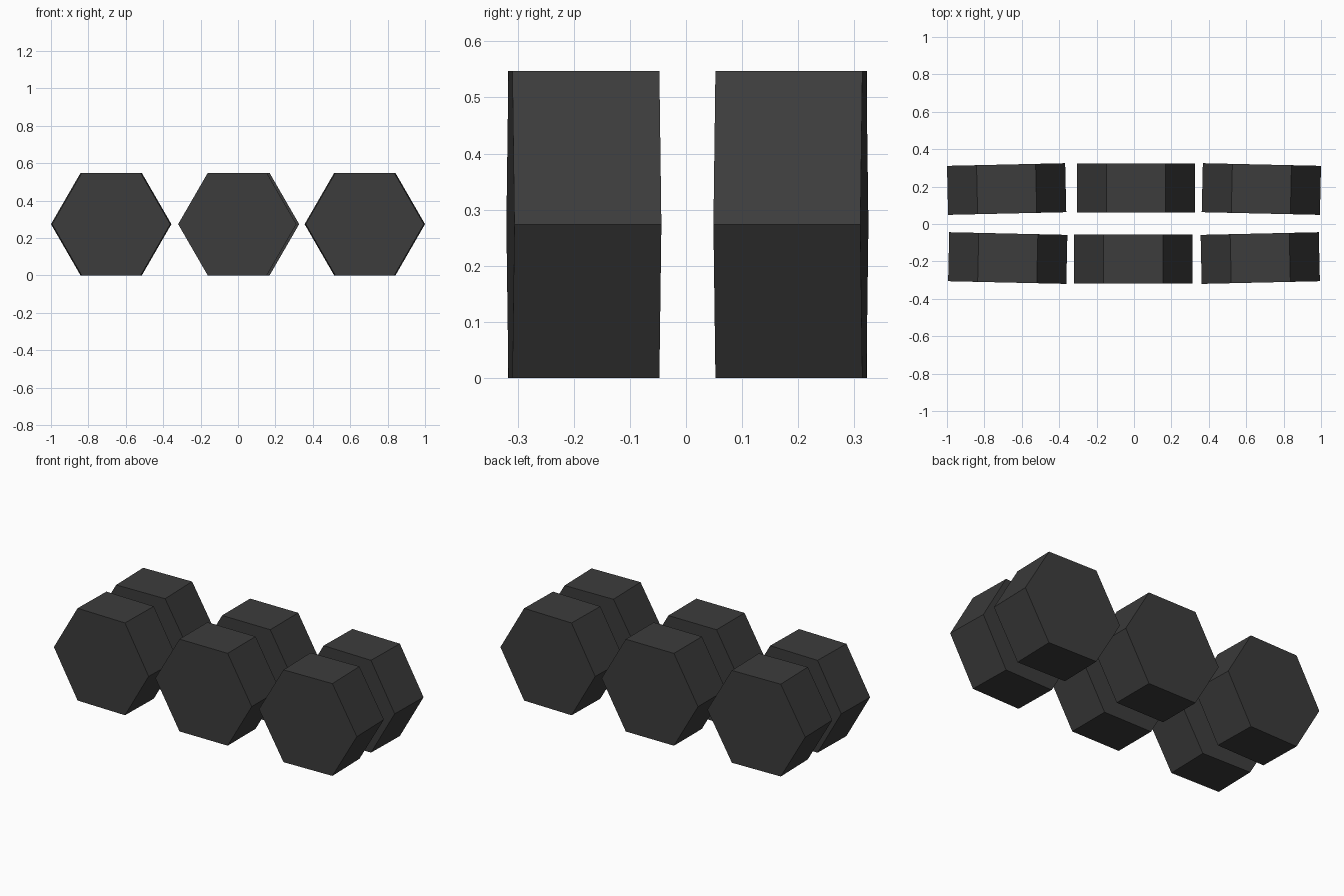
import bpy
import math

cube = bpy.data.objects.get("Cube")
if cube:
    bpy.data.objects.remove(cube, do_unlink=True)

RADIUS = 0.316
DEPTH = 0.262
HALF_HEIGHT = RADIUS * math.cos(math.pi / 6)

# Dark rubber shared by all blocks
rubber = bpy.data.materials.new("dark_grey")
rubber.use_nodes = True
colour = (0.045, 0.045, 0.045, 1)
rubber.diffuse_color = colour
rubber.node_tree.nodes["Principled BSDF"].inputs["Base Color"].default_value = colour


def hex_block(name, x, y, turn):
    """Hexagonal prism lying on a flat side, points to left and right."""
    bpy.ops.mesh.primitive_cylinder_add(vertices=6, radius=RADIUS, depth=DEPTH)
    block = bpy.context.object
    block.name = name
    # Bring a corner of the hexagon onto the x axis, then lay the axis along y
    block.rotation_euler = (0, 0, math.pi / 6)
    bpy.ops.object.transform_apply(location=False, rotation=True, scale=False)
    block.rotation_euler = (math.pi / 2, 0, 0)
    bpy.ops.object.transform_apply(location=False, rotation=True, scale=False)
    block.rotation_euler = (0, 0, math.radians(turn))
    block.location = (x, y, HALF_HEIGHT)
    block.data.materials.append(rubber)


# Two rows of three, the outer blocks slightly turned
TURN = 1.3
hex_block("front_right_block", -0.675, -0.182, -TURN)
hex_block("front_middle_block", -0.004, -0.186, 0)
hex_block("front_left_block", 0.675, -0.182, TURN)
hex_block("back_right_block", -0.681, 0.187, TURN)
hex_block("back_middle_block", 0.011, 0.192, 0)
hex_block("back_left_block", 0.681, 0.187, -TURN)
